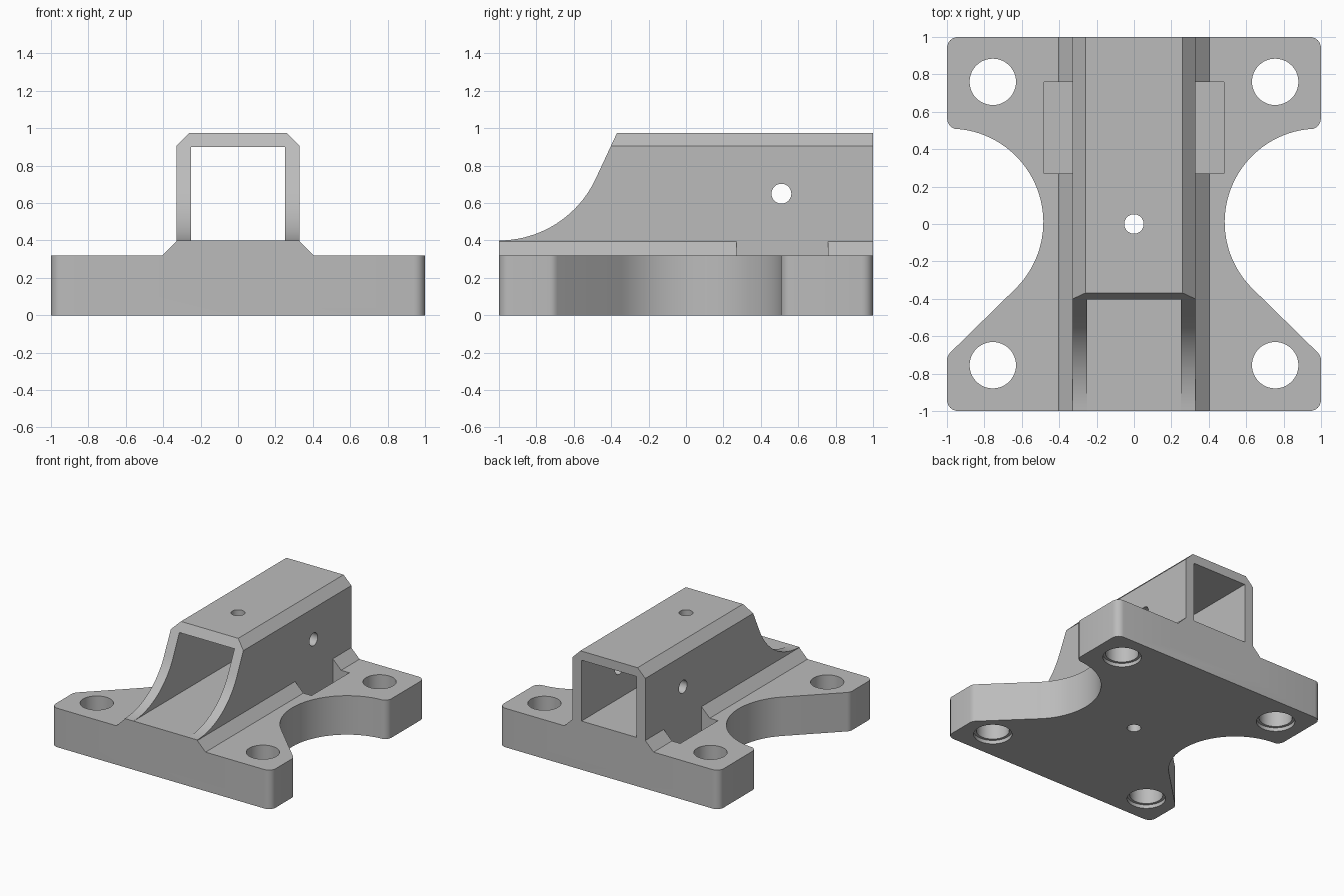
import bpy
import bmesh
from math import sin, cos, tan, radians
from mathutils import Vector

old = bpy.data.objects.get("Cube")
if old:
    bpy.data.objects.remove(old, do_unlink=True)

grey = bpy.data.materials.new("light grey")
grey.use_nodes = True
grey.diffuse_color = (0.5, 0.5, 0.5, 1)
grey.node_tree.nodes["Principled BSDF"].inputs["Base Color"].default_value = (0.5, 0.5, 0.5, 1)


def prism(name, points, axis, lo, hi):
    """Extrude a closed 2D outline along an axis from lo to hi."""
    place = {"x": lambda a, b: (lo, a, b),
             "y": lambda a, b: (a, lo, b),
             "z": lambda a, b: (a, b, lo)}[axis]
    bm = bmesh.new()
    face = bm.faces.new([bm.verts.new(place(a, b)) for a, b in points])
    res = bmesh.ops.extrude_face_region(bm, geom=[face])
    shift = Vector([(hi - lo) * (axis == k) for k in "xyz"])
    bmesh.ops.translate(bm, vec=shift,
                        verts=[v for v in res["geom"] if isinstance(v, bmesh.types.BMVert)])
    bmesh.ops.recalc_face_normals(bm, faces=bm.faces)
    mesh = bpy.data.meshes.new(name)
    bm.to_mesh(mesh)
    bm.free()
    mesh.materials.append(grey)
    obj = bpy.data.objects.new(name, mesh)
    bpy.context.collection.objects.link(obj)
    return obj


def arc(cx, cy, r, start, end, n):
    """Points along an arc, angles in degrees."""
    angles = [radians(start + (end - start) * i / n) for i in range(n + 1)]
    return [(cx + r * cos(a), cy + r * sin(a)) for a in angles]


def box(name, x0, x1, y0, y1, z0, z1):
    return prism(name, [(x0, y0), (x1, y0), (x1, y1), (x0, y1)], "z", z0, z1)


def drill(name, a, b, r, axis, lo, hi):
    return prism(name, arc(a, b, r, 0, 360, 48)[:-1], axis, lo, hi)


def combine(target, tool, operation):
    mod = target.modifiers.new("combine", "BOOLEAN")
    mod.object = tool
    mod.operation = operation
    mod.solver = "EXACT"
    bpy.context.view_layer.objects.active = target
    bpy.ops.object.modifier_apply(modifier=mod.name)
    bpy.data.objects.remove(tool, do_unlink=True)


# Mounting plate: rounded corners, scooped waist, diagonal front ears
R = 0.06
right = arc(1 - R, -1 + R, R, -90, 0, 6)
right += arc(1 - R, -0.73, R, 0, 45, 4)
right += arc(0.985, 0.01, 0.5, 225, 98, 36)
right += arc(1 - R, 0.565, R * 0.99, -70, 0, 5)
right += arc(1 - R, 1 - R, R, 0, 90, 6)
left = [(-x, y) for x, y in reversed(right)]
body = prism("tube_mount", right + left, "z", 0, 0.32)

# Square tube housing with chamfered roof and flared foot
half = [(0.405, 0.1), (0.405, 0.32), (0.33, 0.395), (0.33, 0.905), (0.26, 0.975)]
housing = prism("housing", half + [(-x, z) for x, z in reversed(half)], "y", -1, 1)

# Swept front opening of the housing
sweep = arc(-1, 0.97, 0.57, -90, -25, 20)
y_end, z_end = sweep[-1]
top = 1.1
sweep = [(-1.1, 0.4)] + sweep + [(y_end + (top - z_end) / tan(radians(65)), top), (-1.1, top)]
combine(housing, prism("front_sweep", sweep, "x", -0.6, 0.6), "DIFFERENCE")

# Tube channel
combine(housing, box("channel", -0.25, 0.25, -1.2, 1.2, 0.4, 0.9), "DIFFERENCE")
combine(body, housing, "UNION")

# Blind pockets beside the housing and countersunk corner bolt holes
for s in (-1, 1):
    x0, x1 = sorted((0.33 * s, 0.48 * s))
    combine(body, box("pocket", x0, x1, 0.27, 0.76, 0.17, 0.5), "DIFFERENCE")
    for y in (-0.755, 0.76):
        combine(body, drill("bolt_hole", 0.755 * s, y, 0.124, "z", -0.1, 0.5), "DIFFERENCE")
        combine(body, drill("bolt_recess", 0.755 * s, y, 0.145, "z", -0.1, 0.03), "DIFFERENCE")

# Cross pin hole and vertical pin hole
combine(body, drill("cross_hole", 0.51, 0.65, 0.053, "x", -0.6, 0.6), "DIFFERENCE")
combine(body, drill("vertical_hole", 0, 0, 0.052, "z", -0.1, 1.2), "DIFFERENCE")

# Smooth curved walls, keep edges crisp
bpy.ops.object.select_all(action="DESELECT")
body.select_set(True)
bpy.context.view_layer.objects.active = body
bpy.ops.object.shade_smooth_by_angle(angle=radians(25))
